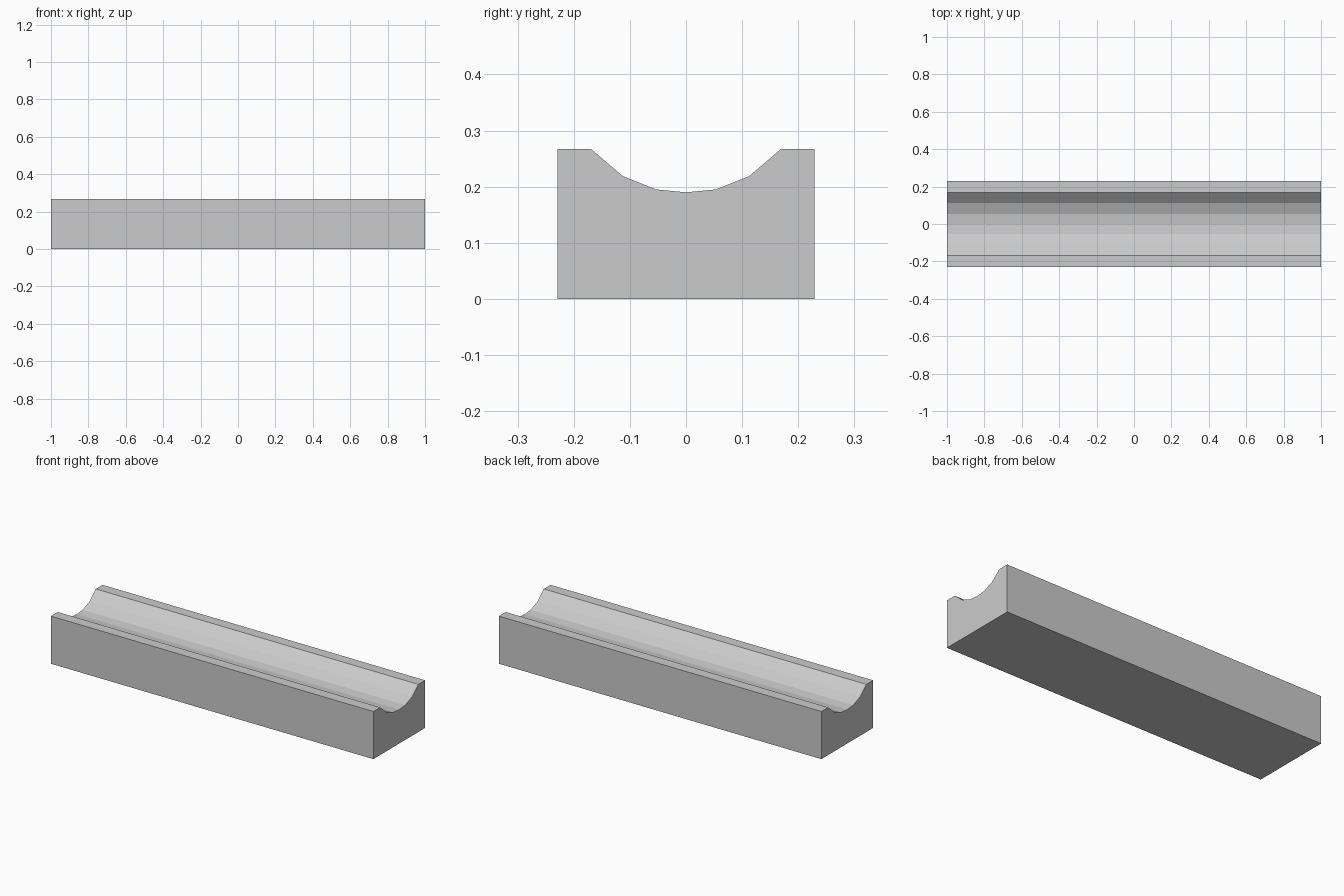
import bpy, bmesh

if "Cube" in bpy.data.objects:
    bpy.data.objects.remove(bpy.data.objects["Cube"])

# Half cross-section (y, z), from groove bottom out to the base corner
half = [(0.053, 0.195), (0.113, 0.219), (0.169, 0.267), (0.229, 0.267), (0.229, 0.0)]
profile = [(0.0, 0.19)] + half + [(-y, z) for y, z in reversed(half)]

# Grooved block: the section extruded along x
bm = bmesh.new()
section = bm.faces.new([bm.verts.new((-1.0, y, z)) for y, z in profile])
ext = bmesh.ops.extrude_face_region(bm, geom=[section], use_keep_orig=True)
moved = [v for v in ext["geom"] if isinstance(v, bmesh.types.BMVert)]
bmesh.ops.translate(bm, verts=moved, vec=(2.0, 0, 0))

# Split the concave end caps cleanly
caps = [f for f in bm.faces if len(f.verts) > 4]
bmesh.ops.triangulate(bm, faces=caps)
bmesh.ops.recalc_face_normals(bm, faces=bm.faces)

mesh = bpy.data.meshes.new("grooved_block")
bm.to_mesh(mesh)
bm.free()
bpy.context.collection.objects.link(bpy.data.objects.new("grooved_block", mesh))
